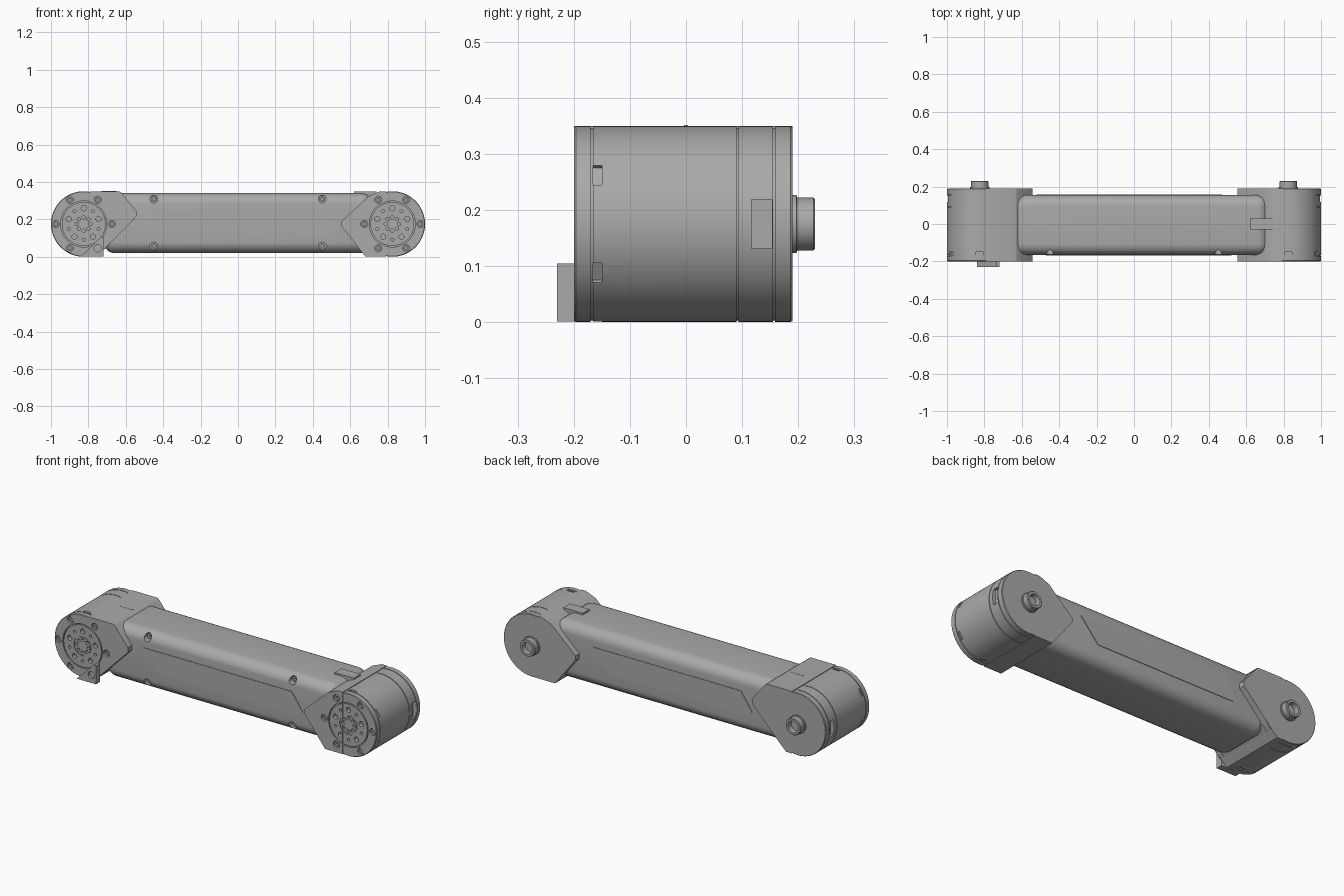
import bpy, bmesh, math
from mathutils import Matrix, Vector

if "Cube" in bpy.data.objects:
    bpy.data.objects.remove(bpy.data.objects["Cube"])

GREY = (0.4, 0.4, 0.4, 1)
metal = bpy.data.materials.new("satin grey metal")
metal.use_nodes = True
metal.diffuse_color = GREY
metal.node_tree.nodes["Principled BSDF"].inputs["Base Color"].default_value = GREY


def lathe(bm, cx, cz, profile, closed=False, steps=64):
    """Revolve (radius, y) points about a y-parallel axis."""
    rings = []
    for r, y in profile:
        rings.append([bm.verts.new((cx + r * math.cos(2 * math.pi * i / steps), y,
                                    cz + r * math.sin(2 * math.pi * i / steps)))
                      for i in range(steps)])
    pairs = list(zip(rings, rings[1:]))
    if closed:
        pairs.append((rings[-1], rings[0]))
    for a, b in pairs:
        for i in range(steps):
            j = (i + 1) % steps
            bm.faces.new((a[i], a[j], b[j], b[i]))


def disc(bm, cx, cz, r, y0, y1, steps=20):
    lathe(bm, cx, cz, [(0, y0), (r, y0), (r, y1), (0, y1)], steps=steps)


def tube(bm, cx, cz, r0, r1, y0, y1, steps=48):
    lathe(bm, cx, cz, [(r0, y0), (r1, y0), (r1, y1), (r0, y1)], True, steps)


def prism(bm, outline, y0, y1):
    """Extrude an (x, z) outline along y."""
    face = bm.faces.new([bm.verts.new((x, y0, z)) for x, z in outline])
    new = bmesh.ops.extrude_face_region(bm, geom=[face])["geom"]
    bmesh.ops.translate(bm, vec=(0, y1 - y0, 0),
                        verts=[v for v in new if isinstance(v, bmesh.types.BMVert)])


def box(bm, centre, size, turn=0):
    m = Matrix.Translation(centre) @ Matrix.Rotation(turn, 4, 'Y') @ Matrix.Diagonal((*size, 1))
    return bmesh.ops.create_cube(bm, size=1, matrix=m)["verts"]


def finish(bm, name):
    bmesh.ops.remove_doubles(bm, verts=bm.verts, dist=1e-6)
    bmesh.ops.recalc_face_normals(bm, faces=bm.faces)
    me = bpy.data.meshes.new(name)
    bm.to_mesh(me)
    bm.free()
    me.materials.append(metal)
    ob = bpy.data.objects.new(name, me)
    bpy.context.collection.objects.link(ob)
    return ob


def combine(ob, tool, operation):
    """Apply a boolean and drop the tool object."""
    mod = ob.modifiers.new("cut", 'BOOLEAN')
    mod.operation, mod.solver, mod.object = operation, 'EXACT', tool
    graph = bpy.context.evaluated_depsgraph_get()
    graph.update()
    result = bpy.data.meshes.new_from_object(ob.evaluated_get(graph))
    ob.modifiers.clear()
    ob.data = result
    bpy.data.objects.remove(tool)


def around(cx, cz, r, n, start=0):
    return [(cx + r * math.cos(start + 2 * math.pi * i / n),
             cz + r * math.sin(start + 2 * math.pi * i / n)) for i in range(n)]


parts = []
FRONT, BACK, R, CZ = -0.2, 0.19, 0.175, 0.175

# Tubular arm with rounded corners
bm = bmesh.new()
box(bm, (0, -0.005, 0.18), (1.44, 0.32, 0.32))
bmesh.ops.bevel(bm, geom=bm.edges[:], offset=0.06, segments=7, profile=0.5, affect='EDGES')
arm = finish(bm, "arm_tube")
screw_spots = [(x, z) for x in (-0.45, 0.45) for z in (0.308, 0.057)]
bm = bmesh.new()
for x, z in screw_spots:
    disc(bm, x, z, 0.021, -0.3, -0.125)
combine(arm, finish(bm, "arm_cutter"), 'DIFFERENCE')
bm = bmesh.new()
for x, z in screw_spots:
    tube(bm, x, z, 0.007, 0.016, -0.138, -0.12, 16)
parts += [arm, finish(bm, "arm_screws")]

# Slanted cover panels on the front and back of the arm
for name, y, s in (("front_panel", -0.165, 1), ("back_panel", 0.155, -1)):
    bm = bmesh.new()
    prism(bm, [(s * x, z) for x, z in ((-0.47, 0.25), (0.45, 0.25), (0.52, 0.15),
                                       (0.5, 0.125), (-0.36, 0.125))], y - 0.003, y + 0.003)
    parts.append(finish(bm, name))

# Pointed housing outlines joining each drum to the arm
housings = {
    "left": (0.825, [(0.79, 0.35), (0.76, 0.35), (0.70, 0.325), (0.553, 0.19), (0.553, 0.165),
                     (0.68, 0.002), (0.79, 0.002)]),
    "right": (-0.825, [(-0.79, 0.35), (-0.635, 0.35), (-0.625, 0.345), (-0.543, 0.243),
                       (-0.543, 0.215), (-0.72, 0.035), (-0.755, 0.002), (-0.79, 0.002)]),
}
for side, (cx, outline) in housings.items():
    out = 1 if cx > 0 else -1
    # Drum with seam grooves
    profile = [(0, FRONT + 0.0005), (R - 0.003, FRONT + 0.0005), (R, FRONT + 0.004)]
    for seam in (-0.168, 0.092, 0.157):
        profile += [(R, seam - 0.002), (R - 0.004, seam - 0.002),
                    (R - 0.004, seam + 0.002), (R, seam + 0.002)]
    profile += [(R, BACK - 0.004), (R - 0.003, BACK - 0.0005), (0, BACK - 0.0005)]
    bm = bmesh.new()
    lathe(bm, cx, CZ, profile, steps=96)
    joint = finish(bm, side + "_joint_housing")
    bm = bmesh.new()
    prism(bm, outline, FRONT, BACK)
    combine(joint, finish(bm, "housing_block"), 'UNION')

    # Output flange grooves, bolt holes and side pockets
    bolts = around(cx, CZ, 0.15, 6)
    bm = bmesh.new()
    tube(bm, cx, CZ, 0.117, 0.123, -0.25, FRONT + 0.012, 64)
    tube(bm, cx, CZ, 0.051, 0.054, -0.25, FRONT + 0.004)
    for x, z in bolts:
        disc(bm, x, z, 0.019, -0.25, FRONT + 0.02)
    for x, z in around(cx, CZ, 0.036, 8):
        disc(bm, x, z, 0.009, -0.25, FRONT + 0.02, 12)
    for i, (x, z) in enumerate(around(cx, CZ, 0.084, 10, math.pi / 2)):
        disc(bm, x, z, 0.008 if i % 2 else 0.014, -0.25, FRONT + 0.02, 14)
    for k in range(6):
        a = math.radians(30 + 60 * k)
        if math.cos(a) * out > -0.1:
            box(bm, (cx + R * math.cos(a), -0.158, CZ + R * math.sin(a)),
                (0.02, 0.016, 0.04), -a)
    box(bm, (cx + out * R, 0.135, CZ), (0.04, 0.036, 0.088))
    combine(joint, finish(bm, "joint_cutter"), 'DIFFERENCE')
    parts.append(joint)

    # Socket screws
    bm = bmesh.new()
    for x, z in bolts:
        tube(bm, x, z, 0.007, 0.015, FRONT + 0.006, FRONT + 0.021, 16)
    parts.append(finish(bm, side + "_flange_screws"))

    # Hollow shaft boss with collar at the back
    bm = bmesh.new()
    lathe(bm, cx, CZ, [(0, BACK - 0.01), (0.052, BACK - 0.01), (0.052, 0.197), (0.047, 0.198),
                       (0.047, 0.227), (0.044, 0.23), (0.032, 0.23), (0.032, 0.2), (0, 0.2)],
          steps=24)
    parts.append(finish(bm, side + "_shaft_boss"))

# Mounting lug on the front of the right joint
bm = bmesh.new()
prism(bm, [(-0.84, 0.001), (-0.775, 0.065), (-0.735, 0.105), (-0.72, 0.105), (-0.72, 0.001)],
      -0.23, -0.195)
lug = finish(bm, "mounting_lug")
bm = bmesh.new()
disc(bm, -0.75, 0.045, 0.02, -0.3, -0.215)
combine(lug, finish(bm, "lug_cutter"), 'DIFFERENCE')
parts.append(lug)

# Top tab by the left joint, and flush key on the right joint
bm = bmesh.new()
box(bm, (0.68, 0, 0.335), (0.12, 0.06, 0.03))
parts.append(finish(bm, "top_tab"))
bm = bmesh.new()
box(bm, (-0.69, 0, 0.349), (0.08, 0.008, 0.004))
parts.append(finish(bm, "top_key"))

# Smooth shading with sharp edges kept
bpy.ops.object.select_all(action='DESELECT')
for ob in parts:
    ob.select_set(True)
bpy.context.view_layer.objects.active = parts[0]
bpy.ops.object.shade_smooth_by_angle(angle=math.radians(30))
